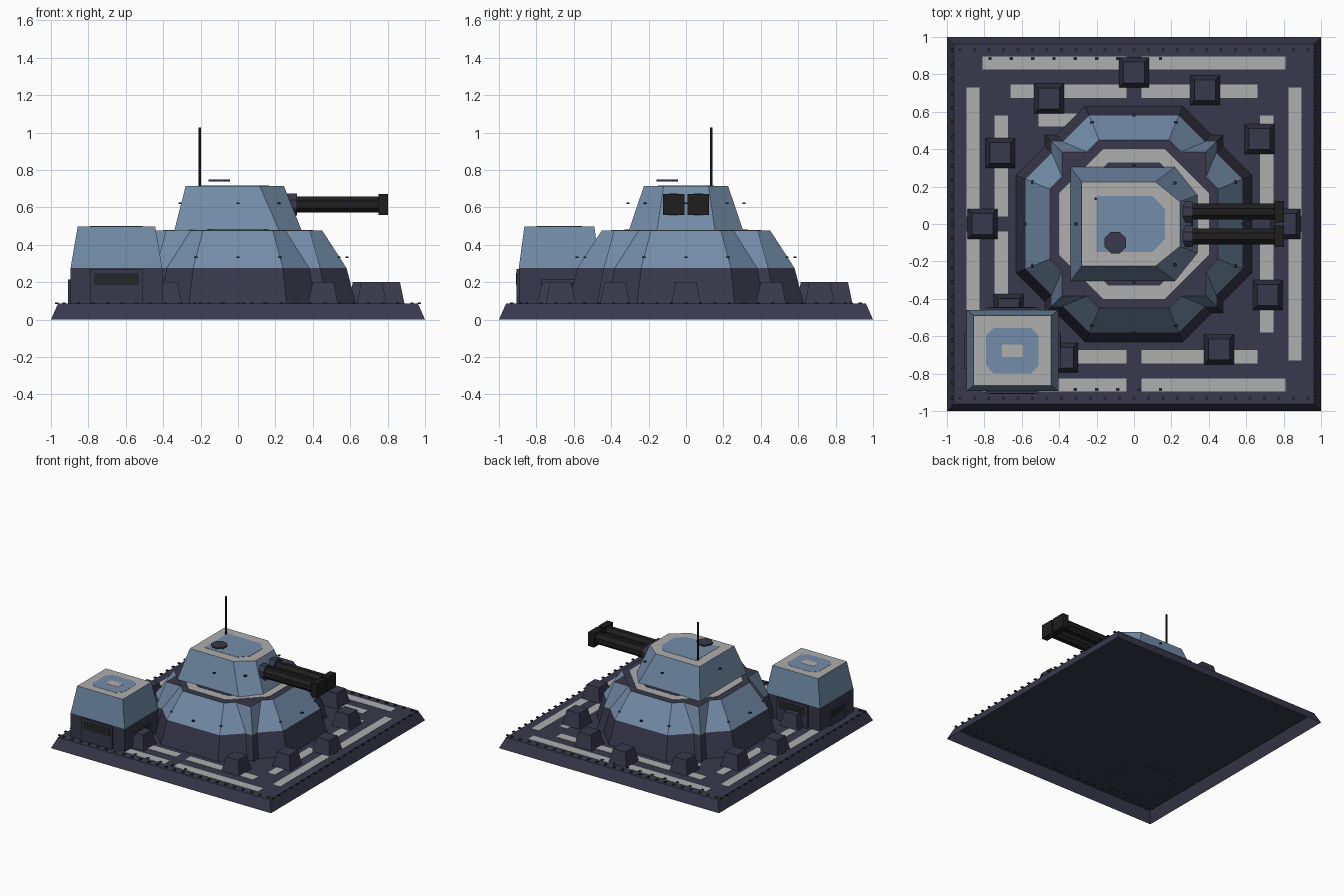
import bpy
import math
from mathutils import Matrix, Vector

old = bpy.data.objects.get("Cube")
if old:
    bpy.data.objects.remove(old, do_unlink=True)


def material(name, r, g, b):
    m = bpy.data.materials.new(name)
    m.use_nodes = True
    m.diffuse_color = (r, g, b, 1)
    m.node_tree.nodes["Principled BSDF"].inputs["Base Color"].default_value = (r, g, b, 1)
    return m


PURPLE = material("dark purple armour", 0.041, 0.04, 0.072)
BLUE = material("steel blue armour", 0.172, 0.264, 0.392)
GREY = material("pale grey paint", 0.425, 0.425, 0.425)
BLACK = material("gun black", 0.013, 0.013, 0.013)
SLOT = material("slot black", 0.017, 0.02, 0.018)
RIVET = material("rivet dark", 0.018, 0.017, 0.026)


def rect(hx, hy, cx=0, cy=0):
    return [(cx - hx, cy - hy), (cx + hx, cy - hy), (cx + hx, cy + hy), (cx - hx, cy + hy)]


def ngon(apothem, n=8, cx=0, cy=0):
    r = apothem / math.cos(math.pi / n)
    angles = [2 * math.pi * (i + 0.5) / n for i in range(n)]
    return [(cx + r * math.cos(a), cy + r * math.sin(a)) for a in angles]


def loft(name, sections, sides, cap, matrix=None, bottom=False):
    """Stack outlines (points, z); one material per band, one for the ends."""
    n = len(sections[0][0])
    verts = [Vector((x, y, z)) for pts, z in sections for x, y in pts]
    if matrix:
        verts = [matrix @ v for v in verts]
    mats = list(dict.fromkeys(sides + [cap]))
    faces, index = [], []
    for s, mat in enumerate(sides):
        for i in range(n):
            j = (i + 1) % n
            faces.append((s * n + i, s * n + j, s * n + n + j, s * n + n + i))
            index.append(mats.index(mat))
    last = len(sides) * n
    faces.append(tuple(range(last, last + n)))
    index.append(mats.index(cap))
    if bottom:
        faces.append(tuple(reversed(range(n))))
        index.append(mats.index(cap))
    mesh = bpy.data.meshes.new(name)
    mesh.from_pydata(verts, [], faces)
    for m in mats:
        mesh.materials.append(m)
    for poly, i in zip(mesh.polygons, index):
        poly.material_index = i
    ob = bpy.data.objects.new(name, mesh)
    bpy.context.collection.objects.link(ob)


def prism(name, pts, z0, z1, mat, matrix=None, bottom=False):
    loft(name, [(pts, z0), (pts, z1)], [mat], mat, matrix, bottom)


DECK = 0.085
SPLIT = 0.276

# Base slab, hollow underneath
loft("base_slab", [(rect(1, 1), 0), (rect(0.962, 0.962), DECK)], [PURPLE], PURPLE)

# Painted deck stripes, broken in the middle of each side
for s in (-1, 1):
    for t in (-1, 1):
        for near, long_x, long_y in ((0.86, 0.81, 0.73), (0.71, 0.66, 0.58)):
            cx, cy = t * (long_x + 0.04) / 2, t * (long_y + 0.04) / 2
            prism("deck_stripe", rect((long_x - 0.04) / 2, 0.035, cx, s * near), DECK, DECK + 0.002, GREY)
            prism("deck_stripe", rect(0.035, (long_y - 0.04) / 2, s * near, cy), DECK, DECK + 0.002, GREY)
prism("short_stripe", rect(0.155, 0.035, -0.355, 0.555), DECK, DECK + 0.002, GREY)

# Tapered barrier blocks, repeated by quarter turns
for q in range(4):
    turn = Matrix.Rotation(q * math.pi / 2, 2)
    for p in ((0.81, 0), (0.715, -0.38), (0.67, 0.455)):
        x, y = turn @ Vector(p)
        if y < -0.8:
            continue
        loft("barrier_block", [(rect(0.08, 0.08, x, y), DECK), (rect(0.056, 0.056, x, y), 0.2)],
             [PURPLE], PURPLE)

# Octagonal bunker body with square corner buttresses
loft("main_bunker", [(ngon(0.63), DECK), (ngon(0.58), SPLIT), (ngon(0.45), 0.477)],
     [PURPLE, BLUE], PURPLE)
loft("corner_buttresses", [(rect(0.477, 0.477), DECK), (rect(0.44, 0.44), SPLIT), (rect(0.385, 0.385), 0.475)],
     [PURPLE, BLUE], PURPLE)
prism("roof_ring", ngon(0.40), 0.476, 0.48, GREY)
prism("roof_center", ngon(0.33), 0.478, 0.482, PURPLE)


# Turret with chamfered gun end
def turret_outline(back, side, shoulder, nose, nose_half):
    half = [(back, -side), (shoulder, -side), (nose, -nose_half)]
    return half + [(x, -y) for x, y in reversed(half)]


loft("turret", [(turret_outline(-0.34, 0.305, 0.22, 0.34, 0.155), 0.477),
                (turret_outline(-0.28, 0.225, 0.115, 0.245, 0.12), 0.715)], [BLUE], GREY)
prism("turret_roof_panel", turret_outline(-0.2, 0.15, 0.1, 0.165, 0.08), 0.714, 0.717, BLUE)
prism("roof_hatch", ngon(0.057, 8, -0.1, -0.1), 0.737, 0.75, PURPLE, bottom=True)
prism("antenna", ngon(0.006, 6, -0.205, 0.135), 0.71, 1.027, BLACK)

# Twin guns
for s in (-1, 1):
    along_x = Matrix.Translation((0, s * 0.066, 0.615)) @ Matrix.Rotation(math.pi / 2, 4, 'Y')
    prism("gun_mount", ngon(0.058, 8), 0.25, 0.315, PURPLE, along_x)
    prism("gun_barrel", ngon(0.043, 8), 0.3, 0.76, BLACK, along_x)
    prism("gun_muzzle", rect(0.057, 0.058), 0.75, 0.803, BLACK, along_x, bottom=True)

# Side bunker
BX, BY = -0.65, -0.677
loft("side_bunker", [(rect(0.245, 0.217, BX, BY), DECK), (rect(0.245, 0.217, BX, BY), SPLIT),
                     (rect(0.207, 0.187, BX, BY), 0.498)], [PURPLE, BLUE], GREY)
panel = []
for sx, sy in ((-1, -1), (1, -1), (1, 1), (-1, 1)):
    cut = [(BX + sx * 0.14, BY + sy * 0.08), (BX + sx * 0.1, BY + sy * 0.122)]
    panel += cut if sx * sy > 0 else cut[::-1]
prism("side_bunker_panel", panel, 0.497, 0.4995, BLUE)
prism("side_bunker_mark", rect(0.057, 0.034, BX, BY), 0.498, 0.501, GREY)

# Firing slots: wide ones front and back, small ones on the sides
for q in range(4):
    reach, size = (0.217, 1) if q % 2 == 0 else (0.245, 0.7)
    m = Matrix.Translation((BX, BY, DECK)) @ Matrix.Rotation(q * math.pi / 2, 4, 'Z')
    prism("slot_frame", rect(0.14 * size, 0.013, 0, -reach), -0.003, 0.185 * size, PURPLE, m, bottom=True)
    prism("firing_slot", rect(0.12 * size, 0.003, 0, -reach - 0.012), 0.1 * size, 0.165 * size, SLOT, m,
          bottom=True)


# Rivets
def rivet(x, y, z):
    prism("rivet", ngon(0.009, 4, x, y), z - 0.004, z + 0.004, RIVET, bottom=True)


for i in range(25):
    p = -0.93 + i * 0.0775
    for s in (-1, 1):
        rivet(s * 0.97, p, DECK + 0.002)
        rivet(p, s * 0.932, DECK + 0.002)
for i in range(9):
    for s in (-1, 1):
        rivet(-0.77 + i * 0.114, s * 0.885, DECK + 0.003)
for count, radius, z in ((16, 0.583, 0.332), (8, 0.31, 0.622)):
    for i in range(count):
        a = 2 * math.pi * i / count
        rivet(radius * math.cos(a), radius * math.sin(a), z)
